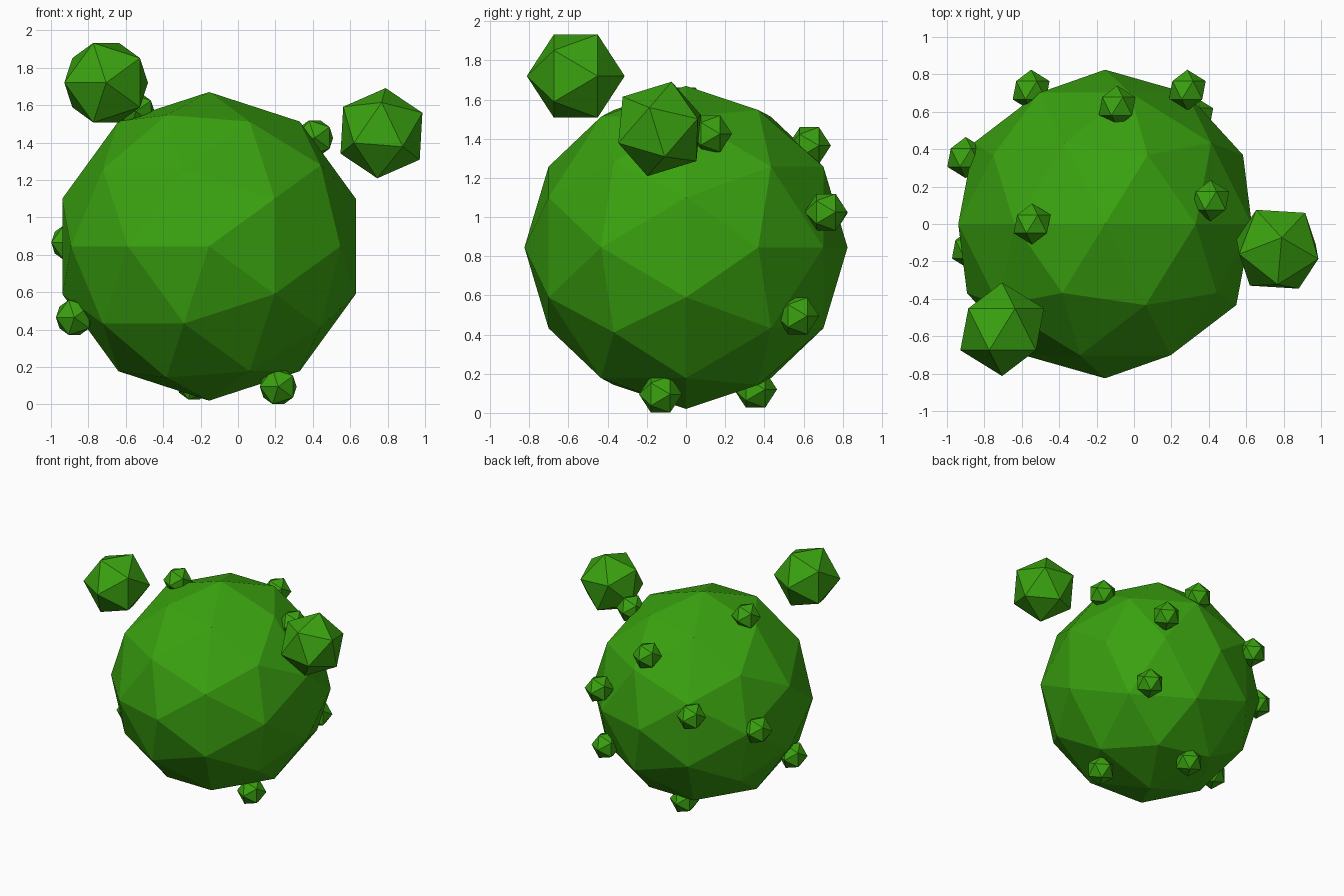
import bpy
import math
from mathutils import Matrix, Vector

cube = bpy.data.objects.get("Cube")
if cube:
    bpy.data.objects.remove(cube, do_unlink=True)

# Single leaf green material
COLOUR = (0.042, 0.36, 0.005, 1.0)
green = bpy.data.materials.new("leaf_green")
green.use_nodes = True
green.diffuse_color = COLOUR
bsdf = green.node_tree.nodes["Principled BSDF"]
bsdf.inputs["Base Color"].default_value = COLOUR
bsdf.inputs["Roughness"].default_value = 0.8

# Default turn: the poles of each ball point to front and back
POLES_ALONG_Y = Matrix.Rotation(-math.pi / 2, 3, "X")


def ball(name, centre, radius, detail=1, turn=POLES_ALONG_Y):
    """Flat-faced icosphere."""
    bpy.ops.mesh.primitive_ico_sphere_add(
        subdivisions=detail, radius=radius, location=centre,
        rotation=turn.to_euler())
    obj = bpy.context.object
    obj.name = name
    obj.data.materials.append(green)
    bpy.ops.object.shade_flat()
    return obj


def turn_from_corners(pole, neighbour):
    """Rotation that puts two adjacent corners in the given directions."""
    z = Vector(pole).normalized()
    x = Vector(neighbour)
    x = (x - z * x.dot(z)).normalized()
    return Matrix((x, z.cross(x), z)).transposed()


# Main body
ball("body", (-0.155, 0, 0.845), 0.825, detail=2)

# Two large floating balls, the left one tilted
ball("right_large_ball", (-0.705, -0.563, 1.72), 0.25)
tilt = turn_from_corners((0.09, 0.25, 0.97), (0.91, -0.22, 0.44))
ball("left_large_ball", (0.767, -0.135, 1.45), 0.25, turn=tilt)

# Small nodules half sunk in the surface
nodules = [
    (0.41, 0.125, 1.425),
    (-0.545, 0, 1.567),
    (-0.09, 0.63, 1.365),
    (0.285, 0.715, 1.025),
    (-0.55, 0.715, 1.02),
    (-0.90, 0.355, 0.865),
    (0.325, 0.57, 0.495),
    (-0.875, -0.135, 0.465),
    (-0.235, 0.355, 0.12),
    (0.215, -0.13, 0.095),
]
for number, centre in enumerate(nodules, 1):
    ball(f"nodule_{number}", centre, 0.11)
